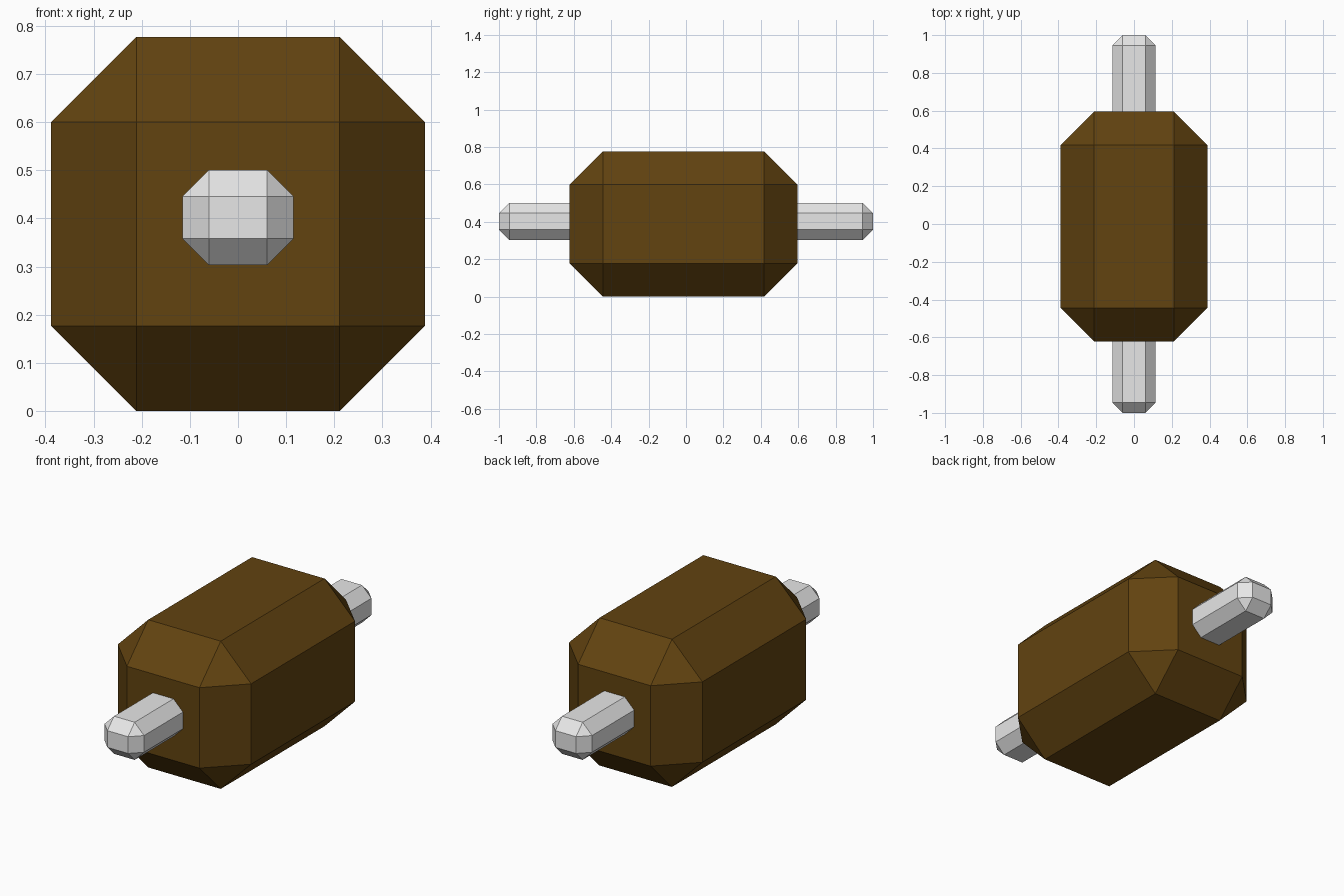
import bpy, bmesh
from mathutils import Vector

if "Cube" in bpy.data.objects:
    bpy.data.objects.remove(bpy.data.objects["Cube"])


def material(name, rgb):
    m = bpy.data.materials.new(name)
    m.diffuse_color = (*rgb, 1.0)
    m.use_nodes = True
    m.node_tree.nodes["Principled BSDF"].inputs["Base Color"].default_value = m.diffuse_color
    return m


def chamfered_box(name, lo, hi, chamfer, mat):
    """Box between two corners with a flat chamfer on every edge."""
    lo, hi = Vector(lo), Vector(hi)
    size, mid = hi - lo, (hi + lo) / 2
    bm = bmesh.new()
    bmesh.ops.create_cube(bm, size=1.0)
    for v in bm.verts:
        v.co = Vector(v.co[i] * size[i] + mid[i] for i in range(3))
    bmesh.ops.bevel(bm, geom=bm.edges[:], offset=chamfer, offset_type='OFFSET',
                    segments=1, profile=0.5, affect='EDGES')
    bmesh.ops.recalc_face_normals(bm, faces=bm.faces[:])
    mesh = bpy.data.meshes.new(name)
    bm.to_mesh(mesh)
    bm.free()
    mesh.materials.append(mat)
    obj = bpy.data.objects.new(name, mesh)
    bpy.context.collection.objects.link(obj)
    return obj


brown = material("dark brown", (0.122, 0.056, 0.005))
grey = material("light grey", (0.8, 0.8, 0.8))

# Thick faceted body
chamfered_box("body", (-0.388, -0.622, 0.0), (0.388, 0.595, 0.777), 0.177, brown)

# Slim rod running through the body and out of both ends
chamfered_box("rod", (-0.115, -1.0, 0.303), (0.115, 1.0, 0.501), 0.055, grey)
